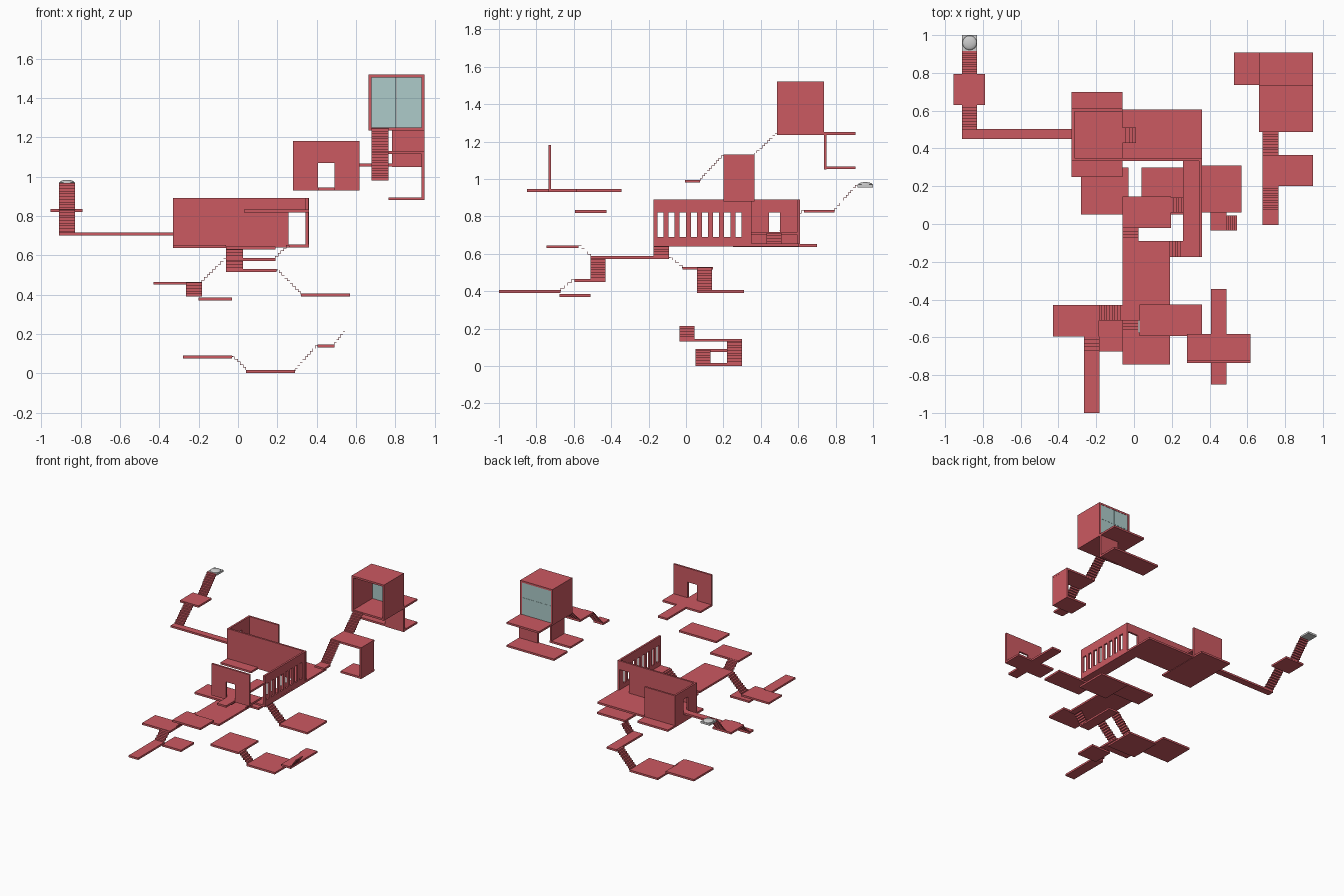
import bpy, bmesh, math

if "Cube" in bpy.data.objects:
    bpy.data.objects.remove(bpy.data.objects["Cube"])

def material(name, rgb):
    m = bpy.data.materials.new(name)
    m.diffuse_color = (*rgb, 1)
    m.use_nodes = True
    m.node_tree.nodes["Principled BSDF"].inputs["Base Color"].default_value = m.diffuse_color
    return m

RED = material("red_paint", (0.60, 0.10, 0.12))
GLASS = material("pale_glass", (0.42, 0.60, 0.59))
T = 0.015   # slab and wall thickness

def finish(name, bm, mat):
    bmesh.ops.recalc_face_normals(bm, faces=bm.faces)
    me = bpy.data.meshes.new(name)
    bm.to_mesh(me)
    bm.free()
    ob = bpy.data.objects.new(name, me)
    bpy.context.collection.objects.link(ob)
    if mat:
        me.materials.append(mat)
    return ob

def box(name, x, y, z, mat=RED):
    bm = bmesh.new()
    bmesh.ops.create_cube(bm, size=1)
    for v in bm.verts:
        for i, r in enumerate((x, y, z)):
            v.co[i] = r[0] if v.co[i] < 0 else r[1]
    return finish(name, bm, mat)

def slab(name, x0, x1, y0, y1, top):
    return box(name, (x0, x1), (y0, y1), (top - T, top))

def wall(name, axis, at, span, z, holes=()):
    """Upright panel running along axis, centred at `at`, with holes (a0, a1, z0, z1)."""
    rect = lambda a0, a1, z0, z1, t: ((a0, a1), t, (z0, z1)) if axis == 'x' else (t, (a0, a1), (z0, z1))
    t = (at - T / 2, at + T / 2)
    ob = box(name, *rect(*span, *z, t))
    for i, h in enumerate(holes):
        c = box(f"{name}_cutter_{i}", *rect(*h, (at - 0.05, at + 0.05)))
        c.hide_render = True
        c.hide_set(True)
        c.display_type = 'WIRE'
        m = ob.modifiers.new("opening", 'BOOLEAN')
        m.operation = 'DIFFERENCE'
        m.solver = 'EXACT'
        m.object = c
    return ob

def stairs(name, axis, run, side, z):
    """Thin folded stair climbing from z[0] to z[1] as the run goes run[0] to run[1]."""
    n = max(4, round(abs(z[1] - z[0]) / 0.0135))
    da, dz = (run[1] - run[0]) / n, (z[1] - z[0]) / n
    path = [(run[0], z[0])]
    for i in range(n):
        path += [(run[0] + i * da, z[0] + (i + 1) * dz), (run[0] + (i + 1) * da, z[0] + (i + 1) * dz)]
    bm = bmesh.new()
    rows = [[bm.verts.new((a, s, h) if axis == 'x' else (s, a, h)) for s in side] for a, h in path]
    for p, q in zip(rows, rows[1:]):
        bm.faces.new((p[0], p[1], q[1], q[0]))
    ob = finish(name, bm, RED)
    m = ob.modifiers.new("sheet", 'SOLIDIFY')
    m.thickness, m.offset = 0.003, 0
    return ob

# Lowest chain of platforms
slab("low_west_platform", -.28, -.03, .05, .30, .09)
stairs("low_west_stairs", 'x', (.04, -.03), (.05, .13), (.016, .085))
slab("low_centre_platform", .04, .29, .05, .30, T)
stairs("low_east_stairs", 'x', (.29, .405), (.22, .30), (.012, .14))
slab("low_east_walk", .405, .49, -.035, .30, .145)
stairs("low_end_stairs", 'x', (.49, .545), (-.035, .045), (.14, .213))

# Middle chain under the corridor
slab("mid_east_platform", .32, .57, .06, .31, .405)
stairs("mid_east_stairs", 'x', (.32, .195), (.06, .14), (.40, .525))
slab("mid_landing", -.06, .195, -.02, .145, .53)
stairs("mid_landing_stairs", 'y', (-.02, -.09), (-.06, .025), (.525, .58))
slab("central_walk", -.06, .19, -.51, -.09, .587)
stairs("corridor_stairs", 'x', (.19, .26), (-.175, -.09), (.582, .65))
stairs("front_stairs", 'y', (-.51, -.575), (-.06, .025), (.582, .642))
slab("front_platform", -.06, .19, -.745, -.575, .645)

# Front left branch
stairs("left_branch_stairs", 'x', (-.185, -.06), (-.51, -.43), (.46, .582))
slab("left_branch_platform", -.43, -.185, -.595, -.43, .465)
stairs("left_descent", 'y', (-.67, -.595), (-.265, -.182), (.40, .46))
slab("left_front_walk", -.265, -.182, -1, -.67, .405)
slab("floating_lower_platform", -.20, -.03, -.675, -.51, .385)

# Main room and windowed corridor
slab("room_floor", -.325, .36, .34, .605, .655)
slab("corridor_floor", .26, .36, -.175, .34, .655)
slab("room_cross_floor", -.33, -.06, .25, .70, .652)
slab("raised_floor", -.32, -.06, .345, .60, .715)
stairs("room_stairs", 'x', (.01, -.06), (.43, .51), (.652, .71))
windows = [(-.153 + i * .0595, -.12 + i * .0595, .69, .82) for i in range(8)]
wall("window_wall", 'y', .352, (-.175, .345), (.64, .89), windows)
wall("room_front_wall", 'x', .342, (-.33, .36), (.64, .89), [(.257, .344, .655, .82)])
wall("room_back_wall", 'x', .603, (-.33, -.06), (.64, .89))
wall("room_end_wall", 'y', -.323, (.335, .61), (.64, .89), [(.445, .502, .715, .82)])

# Left walkway climbing to the grey goal pad
slab("left_walkway", -.91, -.325, .45, .503, .715)
stairs("left_lower_stairs", 'y', (.50, .63), (-.91, -.83), (.71, .83))
slab("left_platform", -.955, -.79, .63, .795, .835)
stairs("left_upper_stairs", 'y', (.795, .917), (-.91, -.83), (.83, .967))
box("goal_pad", (-.91, -.83), (.917, 1), (.955, .97), None)
bm = bmesh.new()
bmesh.ops.create_uvsphere(bm, u_segments=32, v_segments=12, radius=1)
for v in bm.verts:
    v.co = (-.87 + v.co.x * .038, .959 + v.co.y * .038, .97 + v.co.z * .013)
dome = finish("goal_button", bm, None)
for p in dome.data.polygons:
    p.use_smooth = True

# Floating platforms at the front
slab("floating_platform", .03, .36, -.593, -.425, .833)
slab("gate_walk", .408, .49, -.85, -.345, .945)
slab("gate_platform", .28, .617, -.735, -.583, .945)
wall("gate_wall", 'x', -.728, (.28, .617), (.93, 1.182), [(.408, .49, .945, 1.07)])

# Right tower: lower bracket and stairs
slab("tower_start", .68, .765, -.005, .075, .995)
stairs("tower_lower_stairs", 'y', (.075, .20), (.68, .765), (.99, 1.125))
slab("bracket_top", .68, .948, .20, .365, 1.13)
slab("bracket_bottom", .765, .948, .20, .365, .895)
wall("bracket_side", 'y', .94, (.20, .365), (.88, 1.13))
stairs("tower_upper_stairs", 'y', (.365, .49), (.68, .765), (1.125, 1.245))

# Tower room, open at the front with a glazed back
slab("tower_floor", .663, .948, .487, .737, 1.25)
slab("tower_roof", .663, .948, .487, .737, 1.52)
for x in (.6705, .9405):
    wall("tower_side", 'y', x, (.487, .737), (1.235, 1.52))
for x in ((.678, .805), (.806, .933)):
    for z in ((1.25, 1.385), (1.386, 1.505)):
        box("window_pane", x, (.727, .735), z, GLASS)
slab("tower_balcony", .663, .948, .737, .907, 1.25)
wall("balcony_support", 'x', .744, (.783, .948), (1.05, 1.245))
slab("lower_balcony", .53, .948, .737, .907, 1.067)
